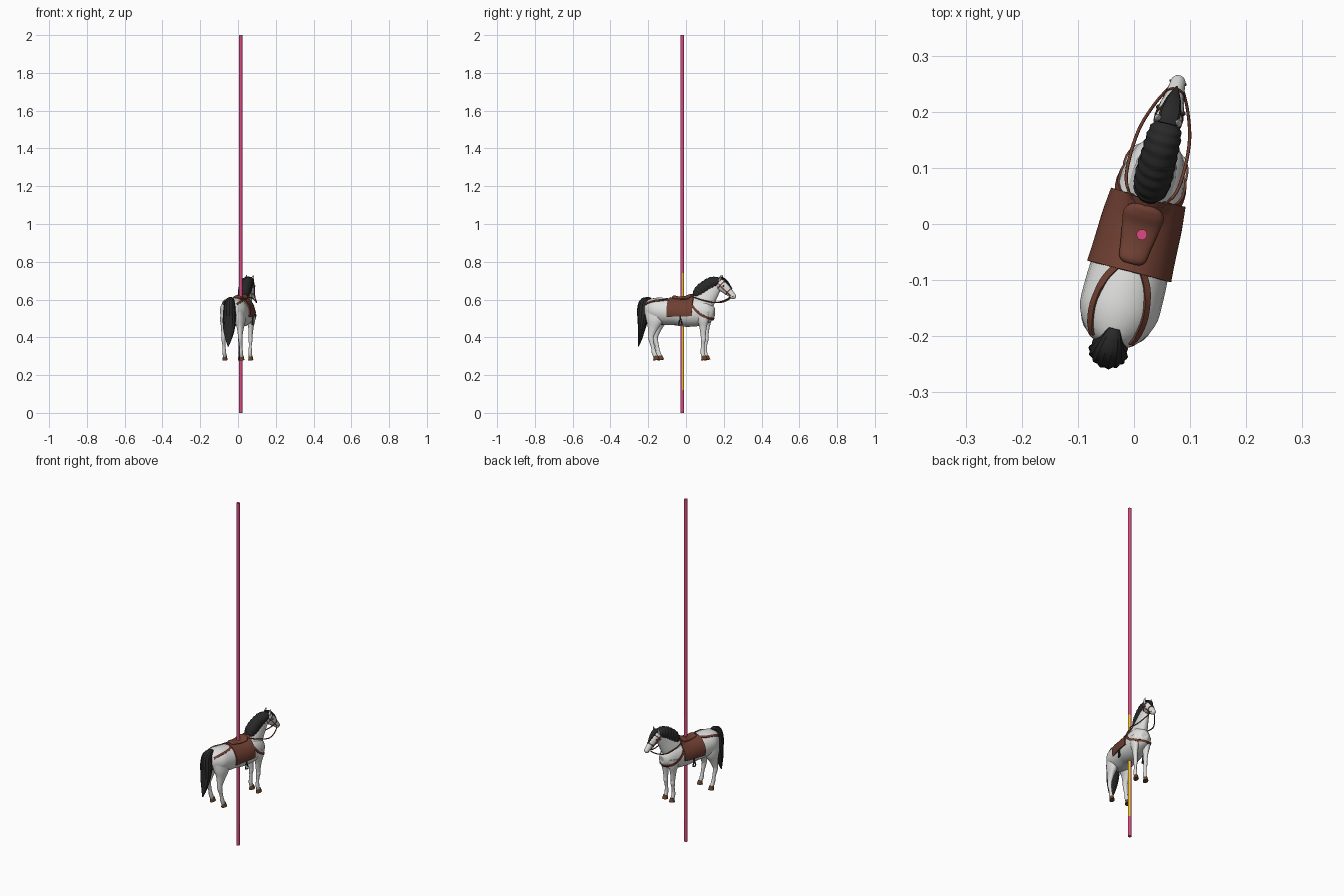
import bpy, bmesh, math
from mathutils import Vector, Matrix
from mathutils.bvhtree import BVHTree

if "Cube" in bpy.data.objects:
    bpy.data.objects.remove(bpy.data.objects["Cube"])


def material(name, rgb):
    m = bpy.data.materials.new(name)
    m.diffuse_color = (*rgb, 1)
    m.use_nodes = True
    m.node_tree.nodes["Principled BSDF"].inputs["Base Color"].default_value = m.diffuse_color
    return m


WHITE = material("coat white", (0.74, 0.74, 0.73))
BLACK = material("hair black", (0.022, 0.022, 0.023))
BROWN = material("leather brown", (0.16, 0.05, 0.032))
HOOF = material("hoof brown", (0.14, 0.06, 0.025))
PINK = material("pole pink", (0.70, 0.065, 0.22))
YELLOW = material("stripe yellow", (0.85, 0.55, 0.03))
IRON = material("stirrup grey", (0.03, 0.03, 0.033))

# the horse is turned a little about the pole
TURN = Matrix.Translation((0.008, -0.02, 0)) @ Matrix.Rotation(math.radians(-14.5), 4, 'Z')
X = Vector((1, 0, 0))


def finish(name, bm, mats, local=True, angle=50):
    bmesh.ops.recalc_face_normals(bm, faces=bm.faces)
    me = bpy.data.meshes.new(name)
    bm.to_mesh(me)
    bm.free()
    if local:
        me.transform(TURN)
    for m in mats:
        me.materials.append(m)
    ob = bpy.data.objects.new(name, me)
    bpy.context.collection.objects.link(ob)
    bpy.context.view_layer.objects.active = ob
    bpy.ops.object.select_all(action='DESELECT')
    ob.select_set(True)
    bpy.ops.object.shade_smooth_by_angle(angle=math.radians(angle))
    return ob


def sweep(bm, rings):
    """Bridge closed rings of points and cap both ends."""
    vs = [[bm.verts.new(p) for p in r] for r in rings]
    n = len(vs[0])
    for a, b in zip(vs, vs[1:]):
        for i in range(n):
            j = (i + 1) % n
            bm.faces.new((a[i], a[j], b[j], b[i]))
    bm.faces.new(vs[0])
    bm.faces.new(vs[-1])


def spline(pts, n):
    """Catmull-Rom through tuples of any length."""
    P = [pts[0]] + list(pts) + [pts[-1]]
    out = []
    for k in range(1, len(P) - 2):
        for s in range(n):
            t = s / n
            out.append(tuple(0.5 * (2 * b + (c - a) * t + (2 * a - 5 * b + 4 * c - d) * t * t
                                    + (3 * b - a - 3 * c + d) * t ** 3)
                             for a, b, c, d in zip(*P[k - 1:k + 3])))
    return out + [tuple(pts[-1])]


def tangent(c, i):
    return (c[min(i + 1, len(c) - 1)] - c[max(i - 1, 0)]).normalized()


def loft(bm, pts, seg=20, n=4, flute=0, ripple=0):
    """Elliptical tube through (x, y, z, half width, half depth)."""
    P = spline(pts, n)
    C = [Vector(p[:3]) for p in P]
    rings = []
    for i, p in enumerate(P):
        up = X.cross(tangent(C, i)).normalized()
        rip = 1 + ripple * ((i % 4) / 3 - 0.5)
        ring = []
        for k in range(seg):
            a = math.tau * k / seg
            f = rip * (1 - flute * (k % 2))
            ring.append(C[i] + X * (p[3] * f * math.cos(a)) + up * (p[4] * f * math.sin(a)))
        rings.append(ring)
    sweep(bm, rings)


def part(name, mat, *lofts, **kw):
    bm = bmesh.new()
    for l in lofts:
        loft(bm, l, **kw)
    return finish(name, bm, [mat])


def flip(pts):
    return [(-p[0], *p[1:]) for p in pts]


# torso, neck, head and legs
torso = [(0, -.203, .555, .012, .02), (0, -.192, .554, .042, .046), (0, -.15, .546, .069, .065),
         (0, -.10, .537, .072, .072), (0, -.04, .533, .069, .069), (0, .02, .528, .067, .072),
         (0, .07, .532, .062, .074), (0, .11, .535, .056, .070), (0, .15, .535, .044, .055),
         (0, .172, .537, .025, .03), (0, .176, .537, .01, .012)]
neck = [(0, .08, .55, .046, .075), (0, .115, .59, .038, .062), (0, .15, .635, .028, .049),
        (0, .18, .67, .022, .038), (0, .205, .69, .018, .028)]
head = [(0, .188, .70, .010, .014), (0, .203, .687, .023, .030), (0, .23, .665, .023, .030),
        (0, .255, .641, .017, .021), (0, .274, .622, .0145, .017), (0, .285, .611, .012, .013),
        (0, .289, .607, .005, .005)]
hind = [(.03, -.14, .535, .034, .055), (.038, -.142, .49, .029, .046), (.043, -.15, .45, .018, .028),
        (.045, -.159, .41, .012, .017), (.046, -.159, .39, .011, .014), (.046, -.149, .35, .008, .010),
        (.046, -.143, .32, .0095, .012), (.046, -.133, .297, .009, .012)]
fore = [(.03, .12, .535, .026, .042), (.032, .122, .49, .021, .030), (.031, .122, .455, .014, .020),
        (.029, .122, .405, .010, .013), (.029, .123, .388, .011, .013), (.028, .12, .36, .0075, .009),
        (.028, .118, .322, .009, .011), (.028, .125, .297, .009, .011)]
bm = bmesh.new()
for l in (torso, neck, head, hind, flip(hind), fore, flip(fore)):
    loft(bm, l)
bmesh.ops.recalc_face_normals(bm, faces=bm.faces)
bm.normal_update()
skin = BVHTree.FromBMesh(bm)
finish("horse_body", bm, [WHITE])

# hooves
hoofs = []
for x, y in ((.046, -.133), (.028, .125)):
    h = [(x, y, .303, .010, .012), (x, y + .004, .28, .0135, .018)]
    hoofs += [h, flip(h)]
part("hooves", HOOF, *hoofs, n=1, seg=14)

# ears
ear = [(.016, .208, .698, .007, .006), (.019, .212, .714, .0065, .005), (.018, .218, .731, .001, .001)]
part("ears", WHITE, ear, flip(ear), seg=10)

# mane, forelock, tail
part("mane", BLACK,
     [(0, .06, .600, .010, .012), (0, .083, .622, .028, .030), (0, .103, .645, .033, .036),
      (0, .127, .665, .033, .036), (0, .152, .682, .032, .034), (0, .178, .692, .031, .030),
      (0, .200, .698, .026, .020), (0, .213, .70, .012, .010)], ripple=.09, n=6)
part("forelock", BLACK,
     [(0, .205, .714, .018, .007), (0, .226, .709, .019, .007), (0, .248, .689, .014, .006),
      (0, .262, .670, .008, .004), (0, .273, .655, .002, .002)], flute=.12)
part("tail", BLACK,
     [(0, -.172, .604, .010, .006), (0, -.187, .601, .018, .014), (0, -.207, .582, .028, .029),
      (0, -.212, .54, .034, .034), (0, -.216, .49, .036, .027), (0, -.223, .44, .031, .018),
      (0, -.230, .395, .019, .011), (0, -.240, .352, .003, .003)], flute=.09, seg=28)


def hit(c, d, reach=.3, lift=0):
    """Point and normal of the skin seen from outside towards c."""
    c, d = Vector(c), Vector(d).normalized()
    p, nrm, _, _ = skin.ray_cast(c + d * reach, -d)
    if p is None:
        p, nrm = c + d * .03, d
    if nrm.dot(d) < 0:
        nrm = -nrm
    return p + nrm * lift, nrm


def strap(bm, hits, w, thick=.004):
    C = [h[0] for h in hits]
    rings = []
    for i, (p, nrm) in enumerate(hits):
        s = nrm.cross(tangent(C, i)).normalized() * w
        o, u = nrm * thick, nrm * -.003
        rings.append([p - s + u, p - s + o, p + s + o, p + s + u])
    sweep(bm, rings)


def round_dir(deg):
    a = math.radians(deg)
    return (math.sin(a), 0, math.cos(a))


# saddle cloth draped over the back
bm = bmesh.new()
angs = range(-110, 111, 10)
rings = []
for i in range(13):
    y = -.067 + .136 * i / 12
    outer = [hit((0, y, .535), round_dir(a), lift=.007)[0] for a in angs]
    inner = [hit((0, y, .535), round_dir(a), lift=-.003)[0] for a in reversed(angs)]
    rings.append(outer + inner)
sweep(bm, rings)
finish("saddle_cloth", bm, [BROWN])

# seat with raised back and front
part("saddle_seat", BROWN,
     [(0, -.052, .611, .015, .006), (0, -.044, .611, .024, .011), (0, -.02, .607, .028, .010),
      (0, .015, .607, .034, .011), (0, .038, .613, .037, .014), (0, .05, .620, .028, .011),
      (0, .056, .622, .012, .005)])

# harness: rump straps and breast strap
bm = bmesh.new()
for s in (-1, 1):
    path = spline([(-.06, 20), (-.09, 34), (-.13, 41), (-.165, 44), (-.19, 45)], 4)
    strap(bm, [hit((0, y, .54), round_dir(s * a)) for y, a in path], .006)
breast = []
for k in range(-24, 25):
    a = math.radians(k * 5)
    breast.append(hit((0, .085, .497 + .075 * (k / 22) ** 2), (math.sin(a), math.cos(a), 0)))
strap(bm, breast, .006)
finish("harness_straps", bm, [BROWN])

# bridle: nose band, brow band, cheek pieces
bm = bmesh.new()
for c in ((0, .254, .642), (0, .216, .677)):
    strap(bm, [hit(c, (math.cos(a), .69 * math.sin(a), .72 * math.sin(a)), .06)
               for a in [math.tau * k / 20 for k in range(21)]], .003, .002)
for s in (-1, 1):
    strap(bm, [hit((0, .205 + .062 * t, .682 - .063 * t), (s, 0, 0), .06)
               for t in [k / 8 for k in range(9)]], .003, .002)
finish("bridle", bm, [BROWN])

# reins
rein = [(.015, .265, .612), (.03, .235, .594), (.045, .19, .584), (.050, .14, .593),
        (.046, .09, .607), (.025, .058, .617), (.004, .045, .622)]
rein = [(*p, .003, .003) for p in rein]
part("reins", BROWN, rein, flip(rein), seg=8)

# eyes and nostrils
bm = bmesh.new()
for s in (-1, 1):
    for y, z, r in ((.230, .672, .0045), (.281, .617, .0025)):
        p, _ = hit((0, y, z), (s, 0, 0), .06)
        bmesh.ops.create_uvsphere(bm, u_segments=10, v_segments=6, radius=r,
                                  matrix=Matrix.Translation(p))
finish("eyes_and_nostrils", bm, [BLACK])

# stirrups hanging below the cloth
bm = bmesh.new()
for s in (-1, 1):
    loop = [(0, .503), (-.004, .49), (-.009, .472), (-.008, .466), (.008, .466), (.009, .472), (.004, .49), (0, .503)]
    strap(bm, [(Vector((s * .070, .008 + y, z)), X * s) for y, z in loop], .002, .003)
    strap(bm, [(Vector((s * .069, .008, z)), X * s) for z in (.52, .50)], .003)
finish("stirrups", bm, [IRON])

# pole with a yellow stripe on one side
bm = bmesh.new()
sweep(bm, [[Vector((.014 + .0095 * math.cos(math.tau * k / 24), -.019 + .0095 * math.sin(math.tau * k / 24), z))
            for k in range(24)] for z in (0, .12, .74, 2)])
for f in bm.faces:
    c = f.calc_center_median()
    ang = math.degrees(math.atan2(c.y + .019, c.x - .014))
    if .12 < c.z < .74 and -20 < ang < 75:
        f.material_index = 1
finish("pole", bm, [PINK, YELLOW], local=False)
